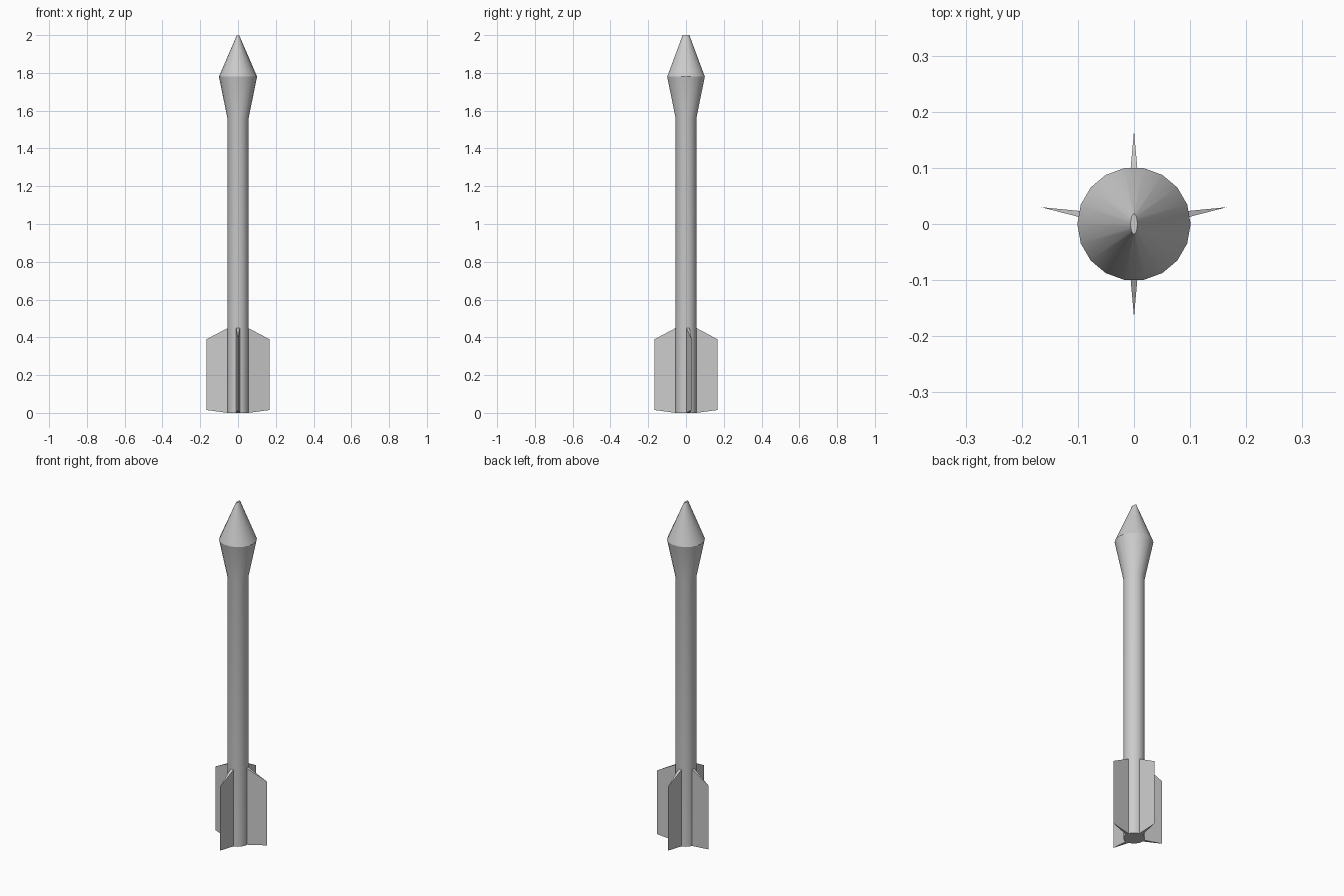
import bpy, bmesh
from math import cos, sin, pi

if "Cube" in bpy.data.objects:
    bpy.data.objects.remove(bpy.data.objects["Cube"])

SIDES = 18


def make_object(name, bm):
    bmesh.ops.recalc_face_normals(bm, faces=bm.faces)
    mesh = bpy.data.meshes.new(name)
    bm.to_mesh(mesh)
    bm.free()
    ob = bpy.data.objects.new(name, mesh)
    bpy.context.collection.objects.link(ob)
    return ob


def loft(name, rings):
    # rings of (x radius, y radius, z), capped at both ends
    bm = bmesh.new()
    loops = [[bm.verts.new((rx * cos(2 * pi * i / SIDES), ry * sin(2 * pi * i / SIDES), z))
              for i in range(SIDES)] for rx, ry, z in rings]
    for a, b in zip(loops, loops[1:]):
        for i in range(SIDES):
            j = (i + 1) % SIDES
            bm.faces.new((a[i], a[j], b[j], b[i]))
    bm.faces.new(loops[0])
    bm.faces.new(loops[-1])
    return make_object(name, bm)


def fin(name, root_a, root_b, tip):
    # wedge: two root edges narrowing to one sharp outer edge
    bm = bmesh.new()
    a0, a1, b0, b1, t0, t1 = [bm.verts.new((*p, z)) for p, zs in
                              ((root_a, (0, 0.45)), (root_b, (0, 0.45)), (tip, (0.015, 0.39)))
                              for z in zs]
    for f in ((a0, a1, t1, t0), (b0, b1, t1, t0), (a0, b0, b1, a1), (a0, b0, t0), (a1, b1, t1)):
        bm.faces.new(f)
    return make_object(name, bm)


# Shaft, flared warhead and flattened tip in one lofted skin
body = loft("rocket_body", [(0.056, 0.056, 0), (0.056, 0.056, 1.56),
                            (0.101, 0.101, 1.78), (0.006, 0.018, 2.0)])
bpy.context.view_layer.objects.active = body
body.select_set(True)
bpy.ops.object.shade_smooth_by_angle(angle=pi / 6)

# Tail fins: front and back are straight, the side pair leans backwards
for s, side in ((1, "back"), (-1, "front")):
    fin(side + "_fin", (-0.01, 0.054 * s), (0.01, 0.054 * s), (0, 0.166 * s))
for s, side in ((1, "right"), (-1, "left")):
    fin(side + "_fin", (0.053 * s, 0.001), (0.053 * s, 0.019), (0.166 * s, 0.03))
